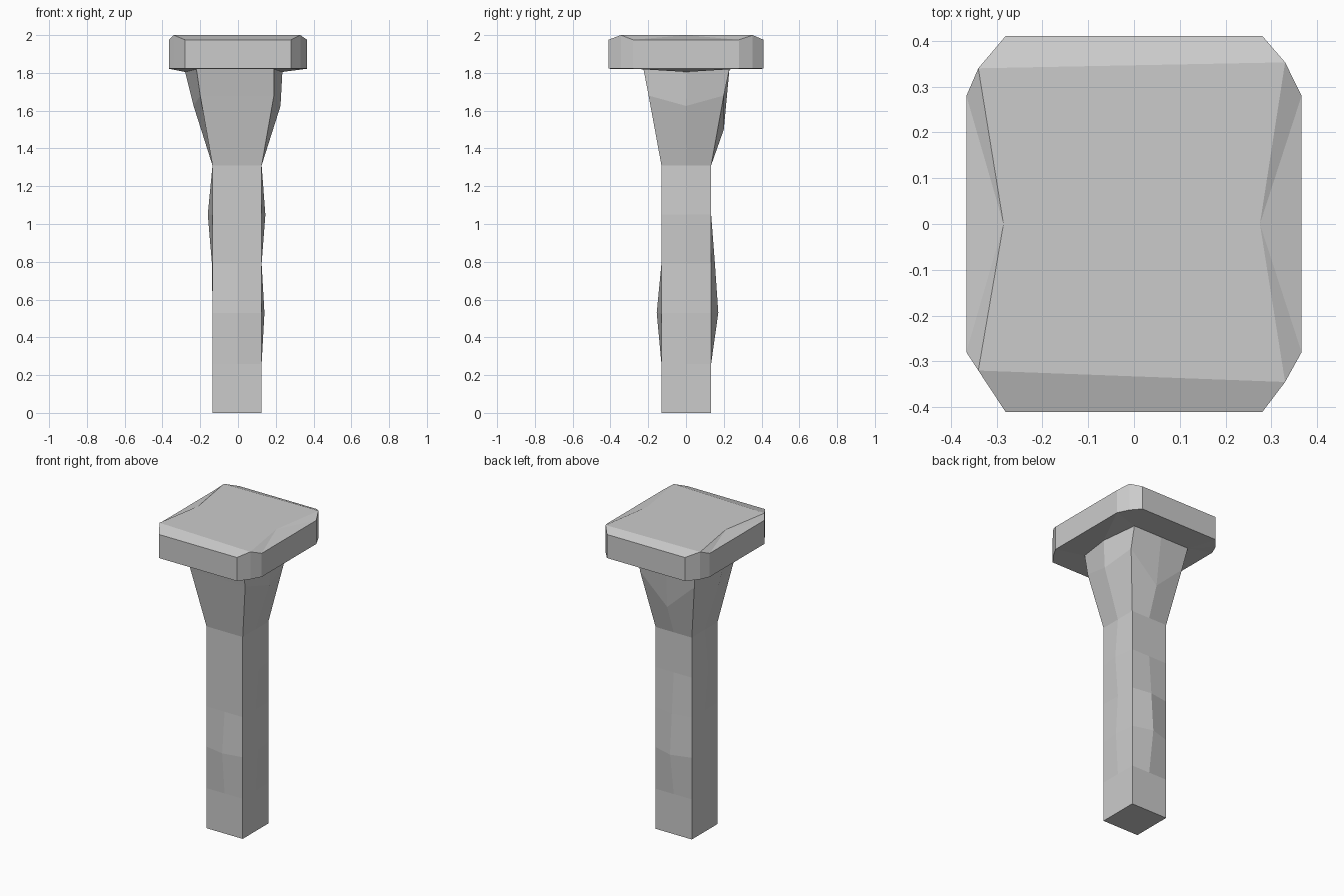
import bpy

if "Cube" in bpy.data.objects:
    bpy.data.objects.remove(bpy.data.objects["Cube"])

X0, X1, Y0, Y1 = -0.135, 0.125, -0.13, 0.133


def make(name, verts, faces):
    mesh = bpy.data.meshes.new(name)
    mesh.from_pydata(verts, [], faces)
    mesh.update()
    obj = bpy.data.objects.new(name, mesh)
    bpy.context.collection.objects.link(obj)
    return obj


def ring(z, box=(X0, X1, Y0, Y1), bulge=(0, 0, 0, 0), dz=(0, 0, 0, 0)):
    """Square section with a dented midpoint per side: front, right, back, left."""
    x0, x1, y0, y1 = box
    f, r, b, l = bulge
    xm, ym = (x0 + x1) / 2, (y0 + y1) / 2
    return [(x0, y0, z), (xm, y0 - f, z + dz[0]),
            (x1, y0, z), (x1 + r, ym, z + dz[1]),
            (x1, y1, z), (xm, y1 + b, z + dz[2]),
            (x0, y1, z), (x0 - l, ym, z + dz[3])]


# Shaft with hammered dents, flaring into the neck
rings = [
    ring(0),
    ring(0.26),
    ring(0.53, bulge=(0.025, 0.015, 0.038, 0)),
    ring(0.79, bulge=(0, 0, 0.02, 0.003)),
    ring(1.05, bulge=(0, 0.02, 0, 0.025)),
    ring(1.31),
    ring(1.68, (-0.2, 0.19, -0.198, 0.2), (0, 0.035, 0, 0.035), (0, -0.055, -0.18, -0.055)),
    ring(1.82, (-0.22, 0.19, -0.225, 0.23), (0, 0.045, 0, 0.06), (0, -0.015, 0, -0.015)),
]
faces = [tuple(reversed(range(8)))]
for k in range(len(rings) - 1):
    for i in range(8):
        j = (i + 1) % 8
        faces.append((k * 8 + i, k * 8 + j, k * 8 + 8 + j, k * 8 + 8 + i))
make("shaft", [v for r in rings for v in r], faces)

# Head: clipped-corner plate with a bevelled top, its underside meets the neck
ridge = [(-0.34, -0.32), (0.33, -0.345), (0.33, 0.353), (-0.34, 0.34)]
outline = []
for i, (bx, by) in enumerate(ridge):
    sx, sy = (1 if bx > 0 else -1), (1 if by > 0 else -1)
    side, end = (0.366 * sx, 0.28 * sy), (0.28 * sx, 0.411 * sy)
    outline += [side, (bx, by), end] if i % 2 == 0 else [end, (bx, by), side]

verts = list(rings[-1])
verts += [(x, y, 1.822) for x, y in outline]
verts += [(x, y, 2.0 if i % 3 == 1 else 1.975) for i, (x, y) in enumerate(outline)]
verts += [(0.275, 0, 2.0), (-0.285, 0, 2.0)]
faces = []
low = lambda i: 8 + i % 12
top = lambda i: 20 + i % 12
for i in range(12):
    faces.append((low(i), low(i + 1), top(i + 1), top(i)))
for i in range(4):
    c, m, n, a = 2 * i, 2 * i + 1, (2 * i + 2) % 8, 3 * i
    # underside
    faces += [(c, low(a + 1), low(a)), (c, low(a + 2), low(a + 1)),
              (c, m, low(a + 2)), (m, low(a + 3), low(a + 2)), (m, n, low(a + 3))]
    # top bevels
    b0, e0, e1, b1 = top(a + 1), top(a + 2), top(a + 3), top(a + 4)
    if i % 2 == 0:
        faces.append((b0, e0, e1, b1))
    else:
        mid = 32 if i == 1 else 33
        faces += [(b0, e0, mid), (e0, e1, mid), (e1, b1, mid)]
# flat striking face
faces.append((top(1), top(4), 32, top(7), top(10), 33))
make("head", verts, faces)
